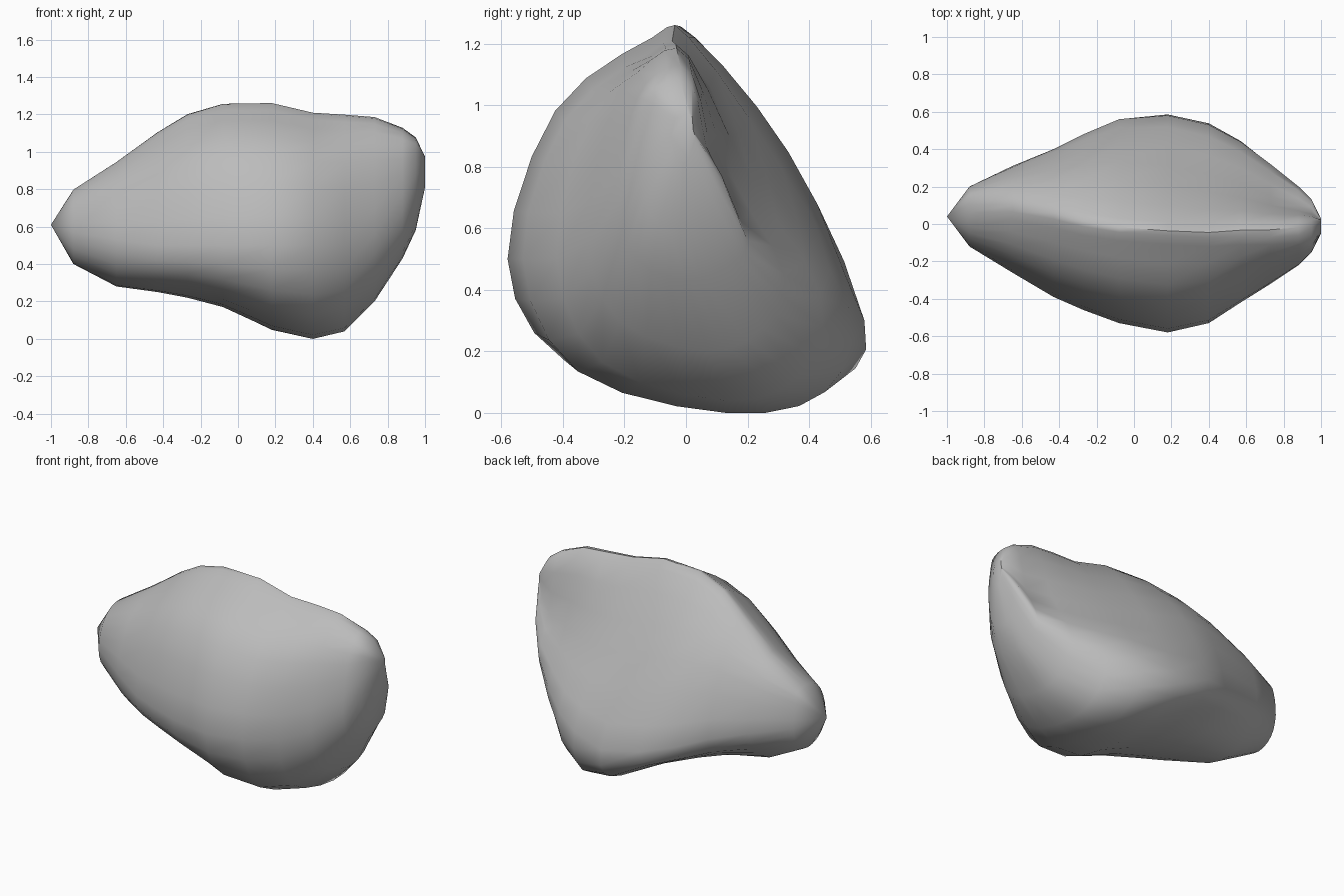
import bpy
import bmesh
from math import sin
from mathutils import Vector

default_cube = bpy.data.objects.get("Cube")
if default_cube:
    bpy.data.objects.remove(default_cube, do_unlink=True)

# Stone colour
stone = bpy.data.materials.new("stone_grey")
stone.use_nodes = True
stone.diffuse_color = (0.5, 0.5, 0.5, 1)
stone.node_tree.nodes["Principled BSDF"].inputs["Base Color"].default_value = stone.diffuse_color

# Slices along the length: x, then (y, z) of the top, back, bottom and front
SLICES = [
    (-1, (.04, .61), (.04, .61), (.04, .61), (.04, .61)),
    (-.88, (.08, .79), (.2, .57), (.05, .4), (-.12, .57)),
    (-.65, (.08, .93), (.31, .52), (.04, .28), (-.26, .53)),
    (-.43, (.04, 1.08), (.4, .46), (.05, .25), (-.39, .5)),
    (-.27, (0, 1.17), (.48, .4), (.06, .22), (-.46, .5)),
    (-.08, (-.03, 1.22), (.56, .35), (.08, .17), (-.53, .5)),
    (.18, (-.05, 1.22), (.58, .3), (.1, .05), (-.58, .5)),
    (.4, (-.06, 1.17), (.53, .34), (.13, 0), (-.53, .5)),
    (.57, (-.05, 1.16), (.44, .38), (.13, .04), (-.42, .5)),
    (.73, (-.05, 1.15), (.32, .45), (.07, .2), (-.32, .56)),
    (.88, (-.04, 1.1), (.2, .56), (0, .43), (-.22, .68)),
    (.95, (-.04, 1.06), (.13, .73), (-.02, .58), (-.15, .82)),
    (1, (0, .97), (.03, .89), (-.01, .81), (-.05, .9)),
]
FRONT_UPPER = .67
FRONT_LOWER = .73
STEPS = 3


def spline(a, b, c, d, t):
    """Smooth curve from b to c, guided by a and d."""
    return b + t / 2 * (c - a + t * (2 * a - 5 * b + 4 * c - d + t * (3 * (b - c) + d - a)))


def control_ring(x, top, back, bottom, front):
    """Control points: the extremes, both crest edges and the corners between."""
    top, back, bottom, front = (Vector((x, *p)) for p in (top, back, bottom, front))

    # Flat crest, narrowing at the tips
    crest = Vector((0, min(.06, .22 * (back.y - front.y)), 0))
    crest_back = top + crest
    crest_front = top - crest

    # The upper back grows hollow to one end; the lower back bulges near the middle
    back_upper = .56 - .15 * x
    back_lower = .72 + .09 * sin(4 * x + .4)

    def corner(side, cap, fullness):
        outer = Vector((x, side.y, cap.z))
        inner = Vector((x, cap.y, side.z))
        return inner.lerp(outer, fullness)

    return [crest_back, corner(back, crest_back, back_upper), back,
            corner(back, bottom, back_lower), bottom,
            corner(front, bottom, FRONT_LOWER), front,
            corner(front, crest_front, FRONT_UPPER), crest_front]


def refine_around(ring):
    n = len(ring)
    return [spline(*(ring[(i + k) % n] for k in (-1, 0, 1, 2)), s / STEPS)
            for i in range(n) for s in range(STEPS)]


# Skin the boulder
bm = bmesh.new()
skin = [[bm.verts.new(p) for p in refine_around(control_ring(*s))] for s in SLICES]
count = len(skin[0])
for r0, r1 in zip(skin, skin[1:]):
    for i in range(count):
        j = (i + 1) % count
        bm.faces.new((r0[i], r0[j], r1[j], r1[i]))
bm.faces.new(skin[-1])
bmesh.ops.remove_doubles(bm, verts=bm.verts, dist=.001)
bmesh.ops.recalc_face_normals(bm, faces=bm.faces)

mesh = bpy.data.meshes.new("boulder")
bm.to_mesh(mesh)
bm.free()
mesh.materials.append(stone)
boulder = bpy.data.objects.new("boulder", mesh)
bpy.context.collection.objects.link(boulder)
bpy.context.view_layer.objects.active = boulder
boulder.select_set(True)
bpy.ops.object.shade_smooth_by_angle(angle=.8)
